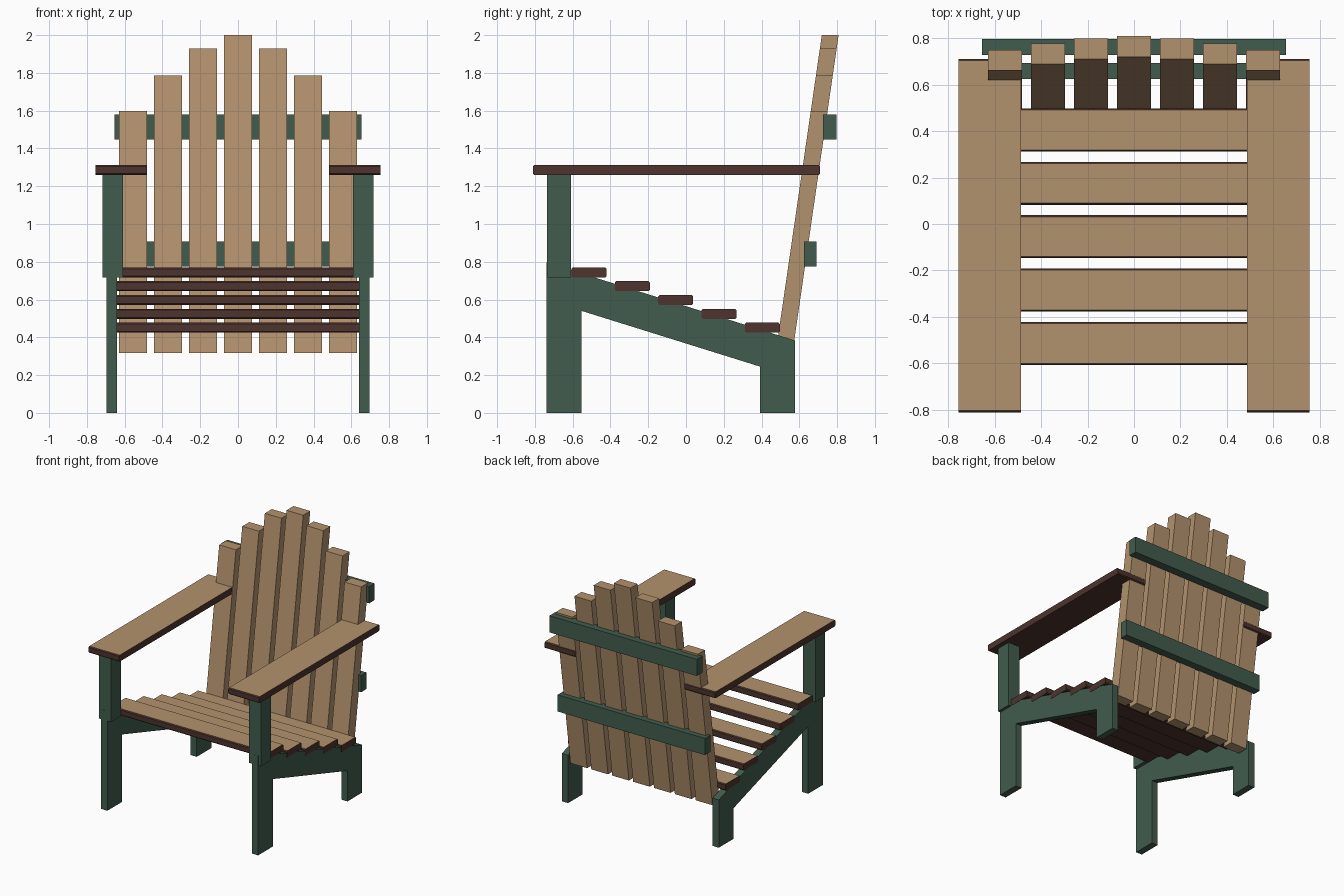
import bpy, bmesh

if "Cube" in bpy.data.objects:
    bpy.data.objects.remove(bpy.data.objects["Cube"])


def material(name, rgb):
    m = bpy.data.materials.new(name)
    m.diffuse_color = (*rgb, 1)
    m.use_nodes = True
    m.node_tree.nodes["Principled BSDF"].inputs["Base Color"].default_value = m.diffuse_color
    return m


TAN = material("tan wood", (0.45, 0.29, 0.155))
GREEN = material("green paint", (0.054, 0.107, 0.075))
BROWN = material("dark brown edge", (0.074, 0.034, 0.026))


def extrude_x(name, profile, x0, x1, mat, top_mat=None):
    """Extrude a (y, z) profile along x; upward faces may take a second material."""
    bm = bmesh.new()
    face = bm.faces.new([bm.verts.new((x0, y, z)) for y, z in profile])
    ext = bmesh.ops.extrude_face_region(bm, geom=[face])["geom"]
    bmesh.ops.translate(bm, vec=(x1 - x0, 0, 0),
                        verts=[v for v in ext if isinstance(v, bmesh.types.BMVert)])
    bmesh.ops.recalc_face_normals(bm, faces=bm.faces)
    bm.normal_update()
    mesh = bpy.data.meshes.new(name)
    mesh.materials.append(mat)
    if top_mat:
        mesh.materials.append(top_mat)
        for f in bm.faces:
            f.material_index = 1 if f.normal.z > 0.9 else 0
    bm.to_mesh(mesh)
    bm.free()
    obj = bpy.data.objects.new(name, mesh)
    bpy.context.collection.objects.link(obj)
    return obj


def rect(y0, y1, z0, z1):
    return [(y0, z0), (y1, z0), (y1, z1), (y0, z1)]


def plank(y0, y1, z0, z1, c=0.007):
    """Flat board section with chamfered front and back edges."""
    return [(y0 + c, z0), (y1 - c, z0), (y1, z0 + c), (y1, z1 - c),
            (y1 - c, z1), (y0 + c, z1), (y0, z1 - c), (y0, z0 + c)]


# Side frames (front leg, sloping rail, back leg in one piece), posts and arms
frame = [(-0.738, 0), (-0.553, 0), (-0.553, 0.54), (0.392, 0.245), (0.392, 0),
         (0.578, 0), (0.578, 0.383), (-0.738, 0.797)]
for side, s in (("right", 1), ("left", -1)):
    extrude_x(f"{side}_side_frame", frame, s * 0.64, s * 0.695, GREEN)
    extrude_x(f"{side}_arm_post", rect(-0.735, -0.61, 0.717, 1.265),
              s * 0.61, s * 0.718, GREEN)
    extrude_x(f"{side}_armrest", plank(-0.81, 0.71, 1.26, 1.312),
              s * 0.485, s * 0.755, BROWN, TAN)

# Seat slats stepping down towards the back
for i in range(5):
    y, z = -0.606 + 0.2295 * i, 0.717 - 0.073 * i
    extrude_x(f"seat_slat_{i + 1}", plank(y, y + 0.185, z, z + 0.053),
              -0.697, 0.697, BROWN, TAN)

# Leaning back slats with level-cut ends, tallest in the middle
TOPS = [2.0, 1.93, 1.785, 1.597]


def lean(z):
    return 0.719 - 0.1453 * (2 - z)


for i in range(-3, 4):
    z0, z1 = 0.317, TOPS[abs(i)]
    prof = [(lean(z0), z0), (lean(z0) + 0.089, z0), (lean(z1) + 0.089, z1), (lean(z1), z1)]
    extrude_x(f"back_slat_{i + 4}", prof, i * 0.185 - 0.074, i * 0.185 + 0.074, TAN)

# Cross rails behind the back
extrude_x("upper_back_rail", rect(0.726, 0.796, 1.447, 1.58), -0.653, 0.653, GREEN)
extrude_x("lower_back_rail", rect(0.624, 0.692, 0.774, 0.907), -0.653, 0.653, GREEN)
